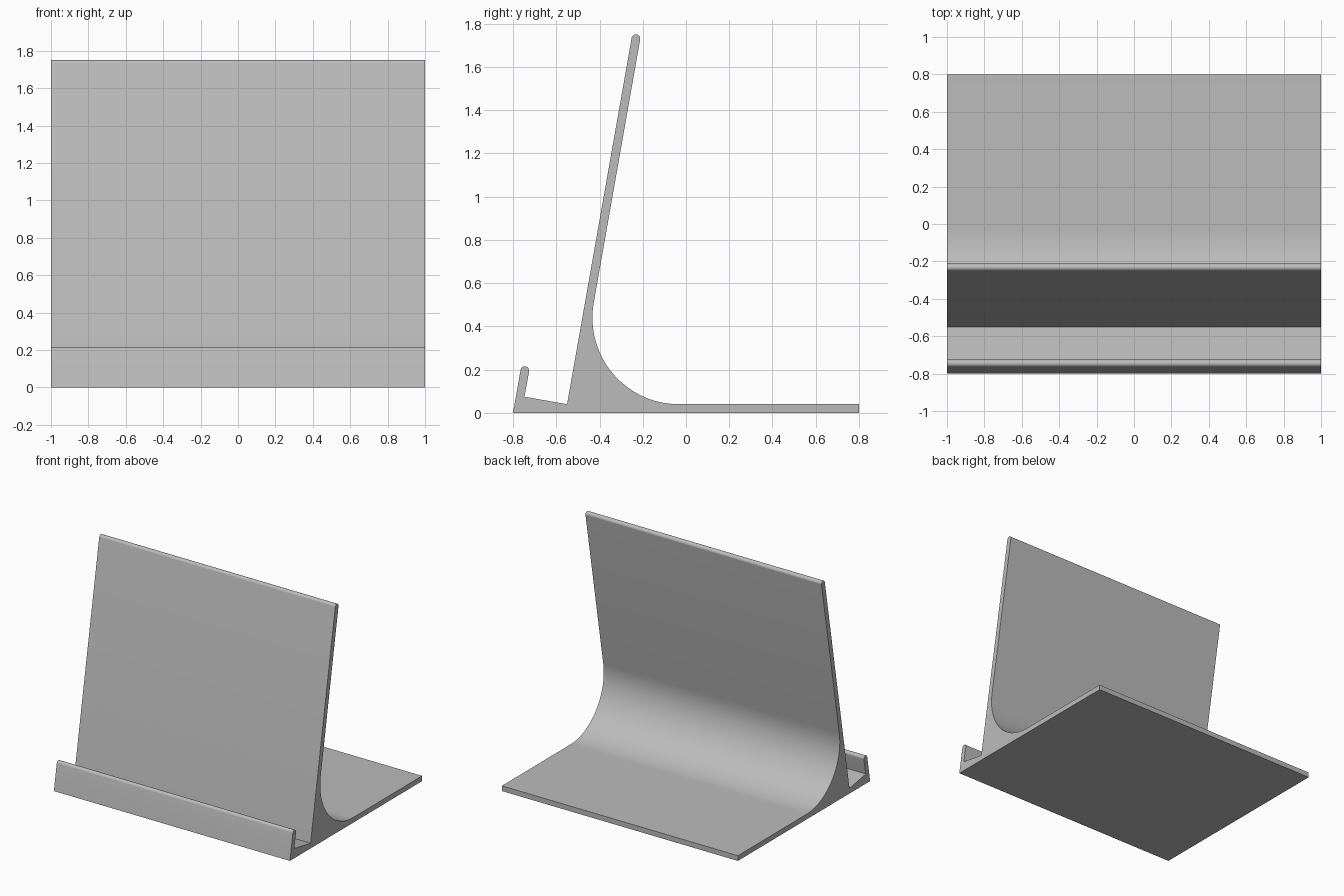
import bpy, bmesh, math
from mathutils import Vector

cube = bpy.data.objects.get("Cube")
if cube:
    bpy.data.objects.remove(cube, do_unlink=True)

# Main dimensions
half_width, half_depth = 1.0, 0.8
sheet = 0.04                      # thickness of base, back rest and lip
lean = math.radians(10)
fillet_radius = 0.4
up = Vector((math.sin(lean), math.cos(lean)))      # along the leaning sheets (y, z)
back = Vector((math.cos(lean), -math.sin(lean)))   # through the leaning sheets


def arc(center, radius, start, end, steps):
    """Points on an arc in the (y, z) plane, angles in radians."""
    angles = [start + (end - start) * i / steps for i in range(steps + 1)]
    return [center + radius * Vector((math.cos(a), math.sin(a))) for a in angles]


def rounded_tip(foot, length):
    """Half-round end of a leaning sheet, from its front to its back side."""
    center = foot + back * sheet / 2 + up * length
    return arc(center, sheet / 2, math.pi - lean, -lean, 16)


# Side profile: lip, tilted shelf, back rest, curved brace, base
lip_foot = Vector((-half_depth, 0))
rest_foot = Vector((-0.55, sheet))
shelf_front = Vector((-0.747, sheet + 0.197 * math.tan(lean)))

corner_y = rest_foot.x + sheet / math.cos(lean)
tangent = fillet_radius / math.tan((math.pi / 2 - lean) / 2)
fillet_center = Vector((corner_y + tangent, sheet + fillet_radius))

profile = [lip_foot]
profile += rounded_tip(lip_foot, 0.202)
profile += [shelf_front, rest_foot]
profile += rounded_tip(rest_foot, 1.72)
profile += arc(fillet_center, fillet_radius, math.pi - lean, 1.5 * math.pi, 40)
profile += [Vector((half_depth, sheet)), Vector((half_depth, 0))]

# Extrude the profile across the width
bm = bmesh.new()
side = bm.faces.new([bm.verts.new((-half_width, p.x, p.y)) for p in profile])
grown = bmesh.ops.extrude_face_region(bm, geom=[side], use_keep_orig=True)
moved = [g for g in grown["geom"] if isinstance(g, bmesh.types.BMVert)]
bmesh.ops.translate(bm, verts=moved, vec=(2 * half_width, 0, 0))
bmesh.ops.recalc_face_normals(bm, faces=bm.faces)
mesh = bpy.data.meshes.new("tablet_stand")
bm.to_mesh(mesh)
bm.free()

stand = bpy.data.objects.new("tablet_stand", mesh)
bpy.context.collection.objects.link(stand)

# Plain grey finish
grey = bpy.data.materials.new("grey")
grey.use_nodes = True
color = (0.5, 0.5, 0.5, 1)
grey.diffuse_color = color
grey.node_tree.nodes["Principled BSDF"].inputs["Base Color"].default_value = color
mesh.materials.append(grey)

# Smooth the rounds, keep the edges crisp
bpy.ops.object.select_all(action='DESELECT')
stand.select_set(True)
bpy.context.view_layer.objects.active = stand
bpy.ops.object.shade_smooth_by_angle(angle=math.radians(30))
